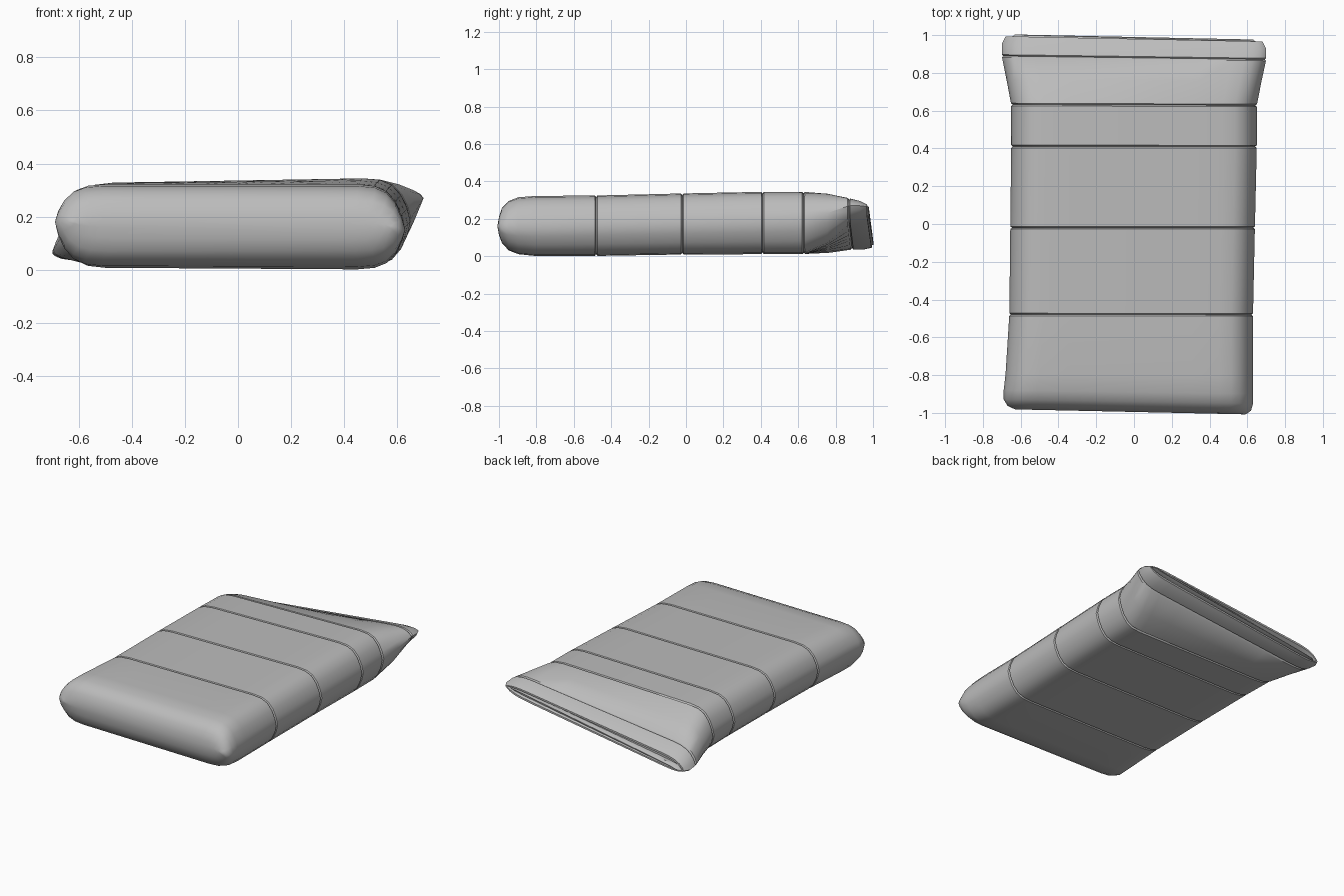
import bpy, math

cube = bpy.data.objects.get("Cube")
if cube:
    bpy.data.objects.remove(cube, do_unlink=True)

grey = bpy.data.materials.new("grey_paper")
grey.use_nodes = True
COLOUR = (0.5, 0.5, 0.5, 1)
grey.diffuse_color = COLOUR
grey.node_tree.nodes["Principled BSDF"].inputs["Base Color"].default_value = COLOUR

# Stations along the sack: y, left x, right x, then left and right heights
# of the side edge, the top and the bottom
STATIONS = [
    (-.99, -.64, .60, .18, .16, .21, .21, .12, .11),
    (-.975, -.67, .62, .18, .15, .26, .26, .07, .07),
    (-.94, -.69, .63, .18, .15, .295, .295, .035, .03),
    (-.89, -.69, .63, .18, .15, .315, .315, .015, .01),
    (-.80, -.68, .63, .18, .15, .322, .322, .008, 0),
    (-.48, -.66, .63, .17, .16, .32, .325, .01, 0),
    (-.02, -.655, .64, .17, .17, .325, .337, .015, .008),
    (.41, -.65, .65, .16, .18, .325, .347, .015, .01),
    (.63, -.65, .65, .15, .19, .32, .348, .012, .01),
    (.76, -.675, .675, .11, .23, .26, .345, .01, .07),
    (.88, -.70, .70, .07, .27, .17, .325, .02, .18),
    (.94, -.70, .70, .06, .27, .145, .31, .02, .20),
    (.98, -.68, .68, .06, .265, .12, .29, .03, .225),
]
CREASES = (-.48, -.02, .41, .63, .88)
# Side rounding: distance in from the edge, share of full thickness
ROUNDING = [(0, 0), (.012, .3), (.035, .6), (.07, .84), (.115, .96), (.18, 1)]


def station(y):
    for a, b in zip(STATIONS, STATIONS[1:]):
        if y <= b[0]:
            t = (y - a[0]) / (b[0] - a[0])
            return [p + (q - p) * t for p, q in zip(a, b)]
    return list(STATIONS[-1])


def ring(s, inset=0, thin=1):
    """Closed cross-section, over the top left to right, back underneath."""
    y, xl, xr, ml, mr, tl, tr, bl, br = s
    xl, xr = xl + inset, xr - inset
    half = [(xl + d, h) for d, h in ROUNDING]
    span = [(xl + (xr - xl) * f, 1) for f in (.25, .4, .5, .6, .75)]
    outline = half + span + [(xr - d, h) for d, h in reversed(ROUNDING)]
    points = []
    for side, path in ((1, outline), (-1, outline[-2:0:-1])):
        for x, h in path:
            u = (x - xl) / (xr - xl)
            mid = ml + (mr - ml) * u
            top, bottom = tl + (tr - tl) * u, bl + (br - bl) * u
            edge = top - inset if side > 0 else bottom + inset
            skew = -.022 * x * y ** 4
            points.append((x, y + skew, mid + (edge - mid) * h * thin))
    return points


def loft(name, rings):
    n = len(rings[0])
    verts = [p for r in rings for p in r]
    faces = [(k * n + i, (k + 1) * n + i, (k + 1) * n + (i + 1) % n, k * n + (i + 1) % n)
             for k in range(len(rings) - 1) for i in range(n)]
    # Close each end with strips between the upper and lower outline
    m = n // 2
    for base, flip in ((0, False), ((len(rings) - 1) * n, True)):
        for i in range(m):
            low, low_next = (n - i) % n, n - i - 1
            f = [i, i + 1, low_next, low]
            f = [base + v for v in dict.fromkeys(f)]
            faces.append(tuple(reversed(f)) if flip else tuple(f))
    mesh = bpy.data.meshes.new(name)
    mesh.from_pydata(verts, [], faces)
    mesh.validate()
    mesh.materials.append(grey)
    obj = bpy.data.objects.new(name, mesh)
    bpy.context.collection.objects.link(obj)
    bpy.ops.object.select_all(action="DESELECT")
    obj.select_set(True)
    bpy.context.view_layer.objects.active = obj
    bpy.ops.object.mode_set(mode="EDIT")
    bpy.ops.mesh.select_all(action="SELECT")
    bpy.ops.mesh.normals_make_consistent(inside=False)
    bpy.ops.object.mode_set(mode="OBJECT")
    bpy.ops.object.shade_smooth_by_angle(angle=math.radians(40))
    return obj


# Sack body with pinched creases and a recessed mouth at the back
cuts = [(s[0], 0) for s in STATIONS if s[0] not in CREASES]
for c in CREASES:
    cuts += [(c - .007, 0), (c, .009), (c + .007, 0)]
rings = [ring(station(y), inset) for y, inset in sorted(cuts)]
nose = station(-.99)
nose[0] = -.995
rings.insert(0, ring(nose, .012, .4))
mouth = station(.98)
rings.append(ring(mouth, .012))
mouth[0] = .95
rings.append(ring(mouth, .02, .8))
loft("sack_body", rings)

# Folded paper lip inside the mouth
lip = []
for y, inset, thin in ((.93, .03, .5), (.975, .03, .5), (.99, .05, .3)):
    s = station(.98)
    s[0] = y
    lip.append(ring(s, inset, thin))
loft("folded_lip", lip)
